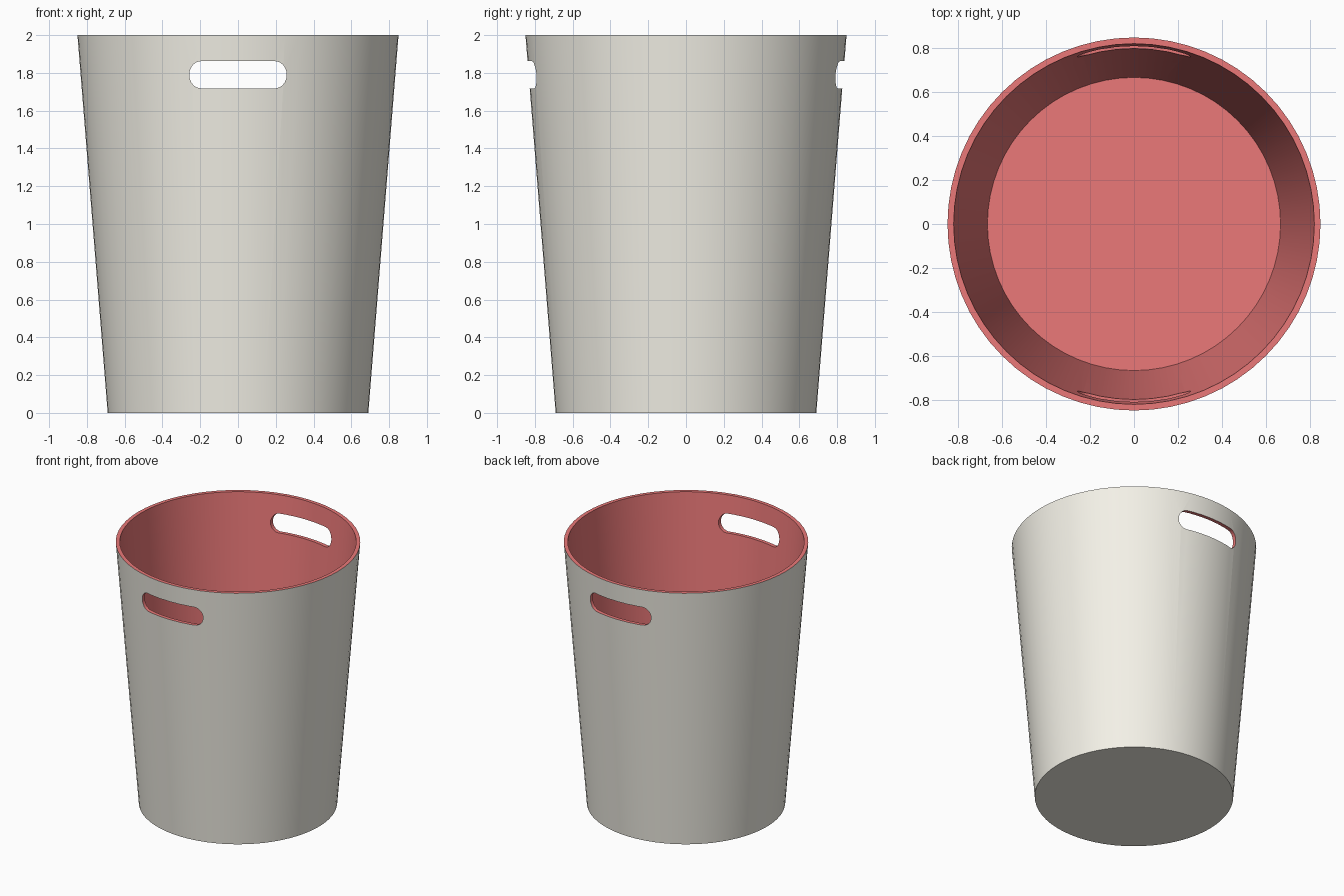
import bpy, bmesh, math

if "Cube" in bpy.data.objects:
    bpy.data.objects.remove(bpy.data.objects["Cube"])

SIDES = 64
R_BOTTOM, R_TOP, HEIGHT = 0.69, 0.85, 2.0


def outer_radius(z):
    return R_BOTTOM + (R_TOP - R_BOTTOM) * z / HEIGHT


def new_object(name, bm):
    bmesh.ops.recalc_face_normals(bm, faces=bm.faces)
    mesh = bpy.data.meshes.new(name)
    bm.to_mesh(mesh)
    bm.free()
    obj = bpy.data.objects.new(name, mesh)
    bpy.context.collection.objects.link(obj)
    return obj


def material(name, color):
    mat = bpy.data.materials.new(name)
    mat.diffuse_color = color
    mat.use_nodes = True
    mat.node_tree.nodes["Principled BSDF"].inputs["Base Color"].default_value = mat.diffuse_color
    return mat


# Tapered bin: outer wall, rim, inner wall, closed by two round floors
bm = bmesh.new()
profile = [(R_BOTTOM, 0), (R_TOP, HEIGHT), (0.822, HEIGHT), (0.668, 0.05)]
rings = []
for r, z in profile:
    rings.append([bm.verts.new((r * math.cos(2 * math.pi * i / SIDES),
                                r * math.sin(2 * math.pi * i / SIDES), z))
                  for i in range(SIDES)])
for a, b in zip(rings, rings[1:]):
    for i in range(SIDES):
        j = (i + 1) % SIDES
        bm.faces.new((a[i], a[j], b[j], b[i]))
bm.faces.new(rings[0])
bm.faces.new(rings[-1])
bin_body = new_object("bin_body", bm)

# Rounded slot that cuts both hand holes in one go
bm = bmesh.new()
outline = []
for side in (1, -1):
    for k in range(17):
        t = -math.pi / 2 + math.pi * k / 16
        outline.append((side * (0.195 + 0.063 * math.cos(t)),
                        1.79 + side * 0.072 * math.sin(t)))
face = bm.faces.new([bm.verts.new((x, -1.2, z)) for x, z in outline])
extruded = bmesh.ops.extrude_face_region(bm, geom=[face])["geom"]
bmesh.ops.translate(bm, vec=(0, 2.4, 0),
                    verts=[g for g in extruded if isinstance(g, bmesh.types.BMVert)])
cutter = new_object("hand_hole_cutter", bm)
cutter.hide_render = True

cut = bin_body.modifiers.new("hand_holes", 'BOOLEAN')
cut.operation = 'DIFFERENCE'
cut.solver = 'EXACT'
cut.object = cutter
bpy.context.view_layer.objects.active = bin_body
bin_body.select_set(True)
bpy.ops.object.modifier_apply(modifier=cut.name)
bpy.data.objects.remove(cutter)

# Cream outside and underside; red inside, rim and hole edges
mesh = bin_body.data
mesh.materials.clear()
mesh.materials.append(material("cream", (0.9, 0.88, 0.8, 1)))
mesh.materials.append(material("red", (0.83, 0.19, 0.19, 1)))
for poly in mesh.polygons:
    points = [mesh.vertices[v].co for v in poly.vertices]
    outside = all(math.hypot(p.x, p.y) > outer_radius(p.z) - 0.006 for p in points)
    poly.material_index = 0 if outside else 1

bpy.ops.object.shade_smooth_by_angle(angle=math.radians(30))
